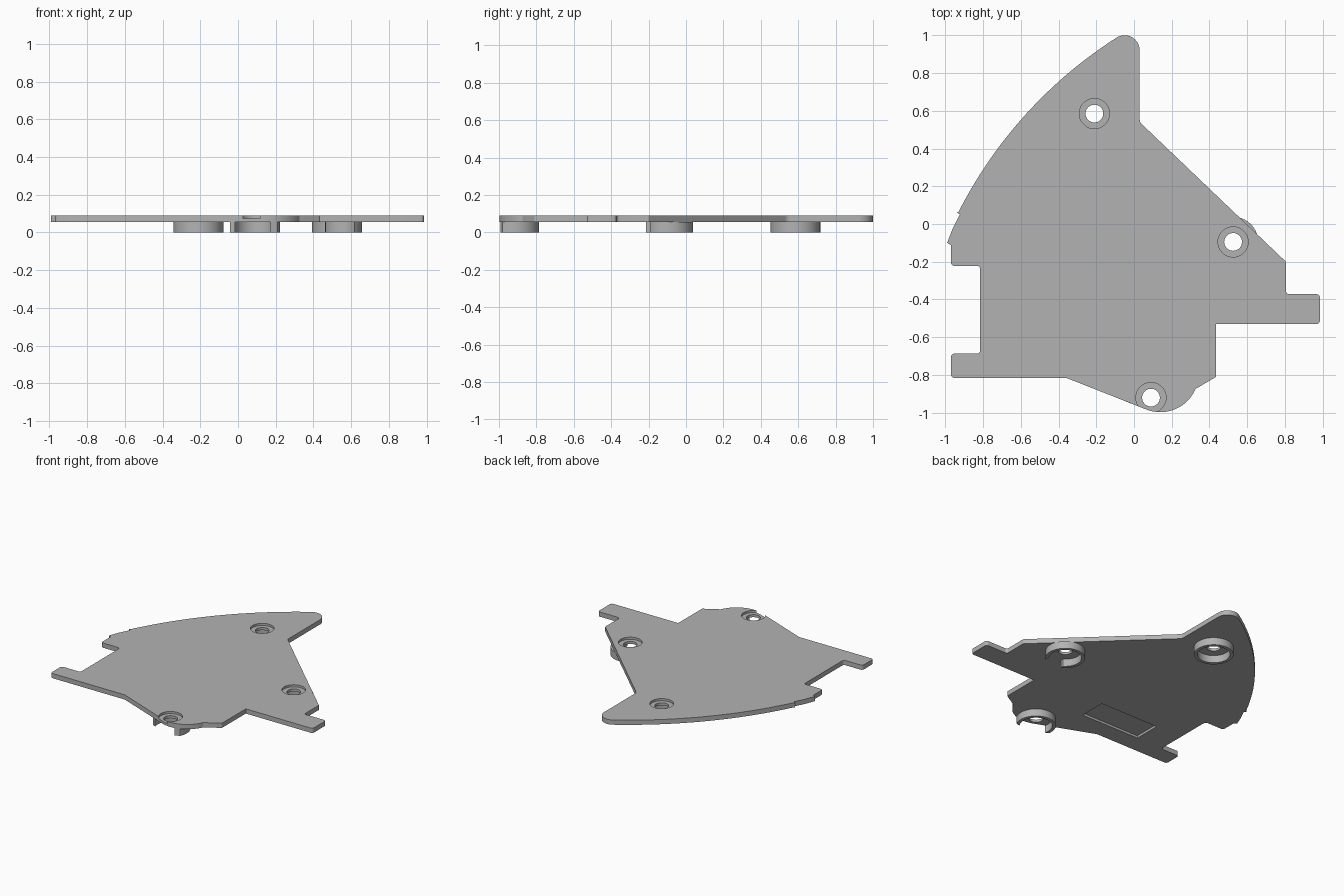
import bpy, bmesh
from math import cos, sin, radians, tan
from mathutils import Vector

cube = bpy.data.objects.get("Cube")
if cube:
    bpy.data.objects.remove(cube, do_unlink=True)

grey = bpy.data.materials.new("mid_grey")
grey.use_nodes = True
colour = (0.45, 0.45, 0.45, 1)
grey.diffuse_color = colour
grey.node_tree.nodes["Principled BSDF"].inputs["Base Color"].default_value = colour

Z0, Z1 = 0.055, 0.09       # underside and top of the plate
BORE_Z = 0.074             # floor of the screw recesses


def arc(cx, cy, r, a0, a1, n):
    angles = [radians(a0 + (a1 - a0) * i / n) for i in range(n + 1)]
    return [(cx + r * cos(a), cy + r * sin(a)) for a in angles]


def fillet(prev, corner, nxt, r, n=6):
    """Points of a rounded corner with radius r."""
    p = Vector(corner)
    a = (Vector(prev) - p).normalized()
    b = (Vector(nxt) - p).normalized()
    half = a.angle(b) / 2
    start, end = p + a * r / tan(half), p + b * r / tan(half)
    centre = p + (a + b).normalized() * r / sin(half)
    pts = []
    for i in range(n + 1):
        d = (start.lerp(end, i / n) - centre).normalized()
        pts.append(tuple(centre + d * r))
    return pts


def rounded(points):
    """Points are (x, y) or (x, y, radius)."""
    out = []
    for i, p in enumerate(points):
        if len(p) == 3:
            nxt = points[(i + 1) % len(points)]
            out += fillet(points[i - 1][:2], p[:2], nxt[:2], p[2])
        else:
            out.append(p)
    return out


def prism(name, pts, z0, z1):
    """Extrude a counter-clockwise outline from z0 to z1."""
    bm = bmesh.new()
    base = bm.faces.new([bm.verts.new((x, y, z0)) for x, y in pts])
    ext = bmesh.ops.extrude_face_region(bm, geom=[base])
    verts = [g for g in ext["geom"] if isinstance(g, bmesh.types.BMVert)]
    bmesh.ops.translate(bm, verts=verts, vec=(0, 0, z1 - z0))
    bmesh.ops.recalc_face_normals(bm, faces=bm.faces)
    mesh = bpy.data.meshes.new(name)
    bm.to_mesh(mesh)
    bm.free()
    mesh.materials.append(grey)
    obj = bpy.data.objects.new(name, mesh)
    bpy.context.collection.objects.link(obj)
    return obj


def activate(obj):
    bpy.ops.object.select_all(action="DESELECT")
    obj.select_set(True)
    bpy.context.view_layer.objects.active = obj


def cut(obj, cutter):
    cutter.hide_render = True
    mod = obj.modifiers.new("cut", "BOOLEAN")
    mod.operation = "DIFFERENCE"
    mod.solver = "EXACT"
    mod.object = cutter
    activate(obj)
    bpy.ops.object.modifier_apply(modifier=mod.name)
    bpy.data.objects.remove(cutter, do_unlink=True)


def smooth(obj):
    activate(obj)
    bpy.ops.object.shade_smooth_by_angle(angle=radians(30))


# Plate outline, counter-clockwise from the rounded tip
R = 0.018
outline = arc(-0.05, 0.92, 0.08, 0, 122, 16)
outline += arc(1.183, -1.01, 2.37, 122.6, 153, 32)
outline += [
    (-0.94, 0.06), (-0.922, 0.052), (-0.963, -0.03), (-0.99, -0.10), (-0.97, -0.112),
    (-0.97, -0.222, R), (-0.815, -0.222, R),
    (-0.815, -0.687, R), (-0.97, -0.687, R),
    (-0.97, -0.815, R), (-0.36, -0.815),
]
outline += arc(0.14, -0.795, 0.202, 249, 337, 18)
outline += [
    (0.435, -0.81, 0.01), (0.435, -0.53), (0.985, -0.53, R), (0.985, -0.372, R),
    (0.805, -0.372, R), (0.805, -0.20, 0.01), (0.03, 0.54, 0.04),
]
plate = prism("base_plate", rounded(outline), Z0, Z1)

# Screw holes with wider recesses on top
bosses = {"rear": (-0.21, 0.585), "side": (0.525, -0.095), "front": (0.09, -0.92)}
for x, y in bosses.values():
    cut(plate, prism("recess_cutter", arc(x, y, 0.08, 0, 350, 35), BORE_Z, 0.2))
    cut(plate, prism("hole_cutter", arc(x, y, 0.047, 0, 350, 35), -0.1, 0.2))

# Shallow rectangular pocket underneath
pocket = [(-0.6, -0.68), (-0.12, -0.68), (-0.12, -0.48), (-0.6, -0.48)]
cut(plate, prism("pocket_cutter", pocket, 0.0, 0.072))
smooth(plate)

# Thin collars below the holes; two are open at the front
OUTER, INNER = 0.133, 0.11
x, y = bosses["rear"]
ring = prism("rear_collar", arc(x, y, OUTER, 0, 352.5, 47), 0, Z0)
cut(ring, prism("collar_cutter", arc(x, y, INNER, 0, 352.5, 47), -0.1, 0.2))
smooth(ring)

spans = {"side": (-47, 243, 237, -35), "front": (-27, 189, 197, -41)}
for key, (o0, o1, i0, i1) in spans.items():
    x, y = bosses[key]
    profile = arc(x, y, OUTER, o0, o1, 40) + arc(x, y, INNER, i0, i1, 40)
    smooth(prism(key + "_collar", profile, 0, Z0))
